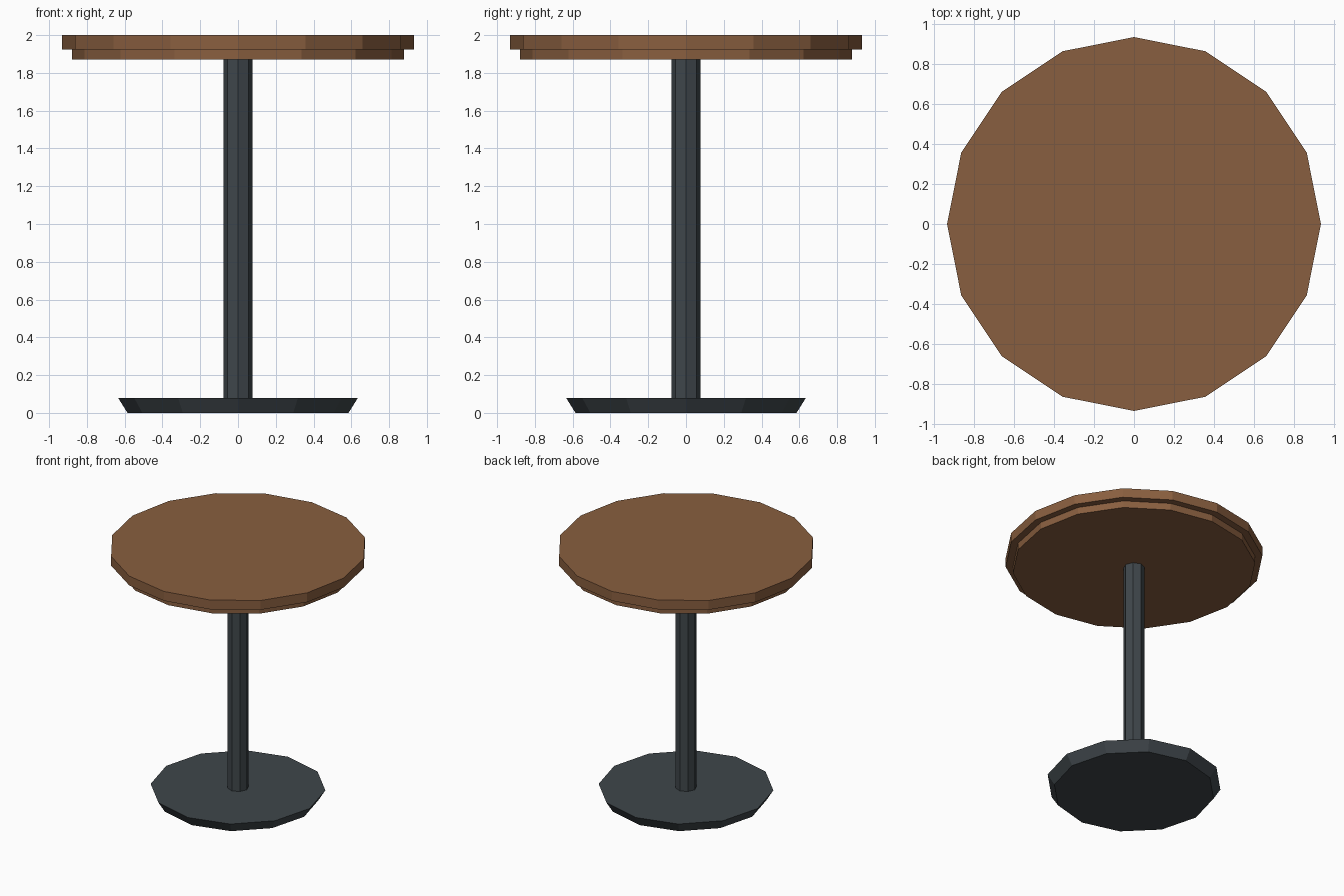
import bpy
import math

cube = bpy.data.objects.get("Cube")
if cube:
    bpy.data.objects.remove(cube, do_unlink=True)


def make_material(name, rgb):
    mat = bpy.data.materials.new(name)
    mat.use_nodes = True
    colour = (*rgb, 1.0)
    mat.diffuse_color = colour
    bsdf = next(n for n in mat.node_tree.nodes if n.type == "BSDF_PRINCIPLED")
    bsdf.inputs["Base Color"].default_value = colour
    return mat


def add_disc(name, sides, r_bottom, r_top, z_bottom, z_top, mat):
    """Flat-faced round part with a corner on the x axis."""
    bpy.ops.mesh.primitive_cone_add(
        vertices=sides, radius1=r_bottom, radius2=r_top,
        depth=z_top - z_bottom, location=(0, 0, (z_bottom + z_top) / 2))
    obj = bpy.context.object
    obj.name = name
    obj.data.name = name
    obj.data.materials.append(mat)
    return obj


wood = make_material("brown wood", (0.25, 0.113, 0.05))
metal = make_material("dark grey metal", (0.05, 0.062, 0.07))

# Foot flares outward towards its upper edge
add_disc("base_plate", 12, 0.585, 0.635, 0.0, 0.08, metal)

# Column
add_disc("column", 8, 0.078, 0.078, 0.08, 1.87, metal)

# Stepped table top
add_disc("top_support", 16, 0.88, 0.88, 1.87, 1.925, wood)
add_disc("table_top", 16, 0.933, 0.933, 1.925, 2.0, wood)
